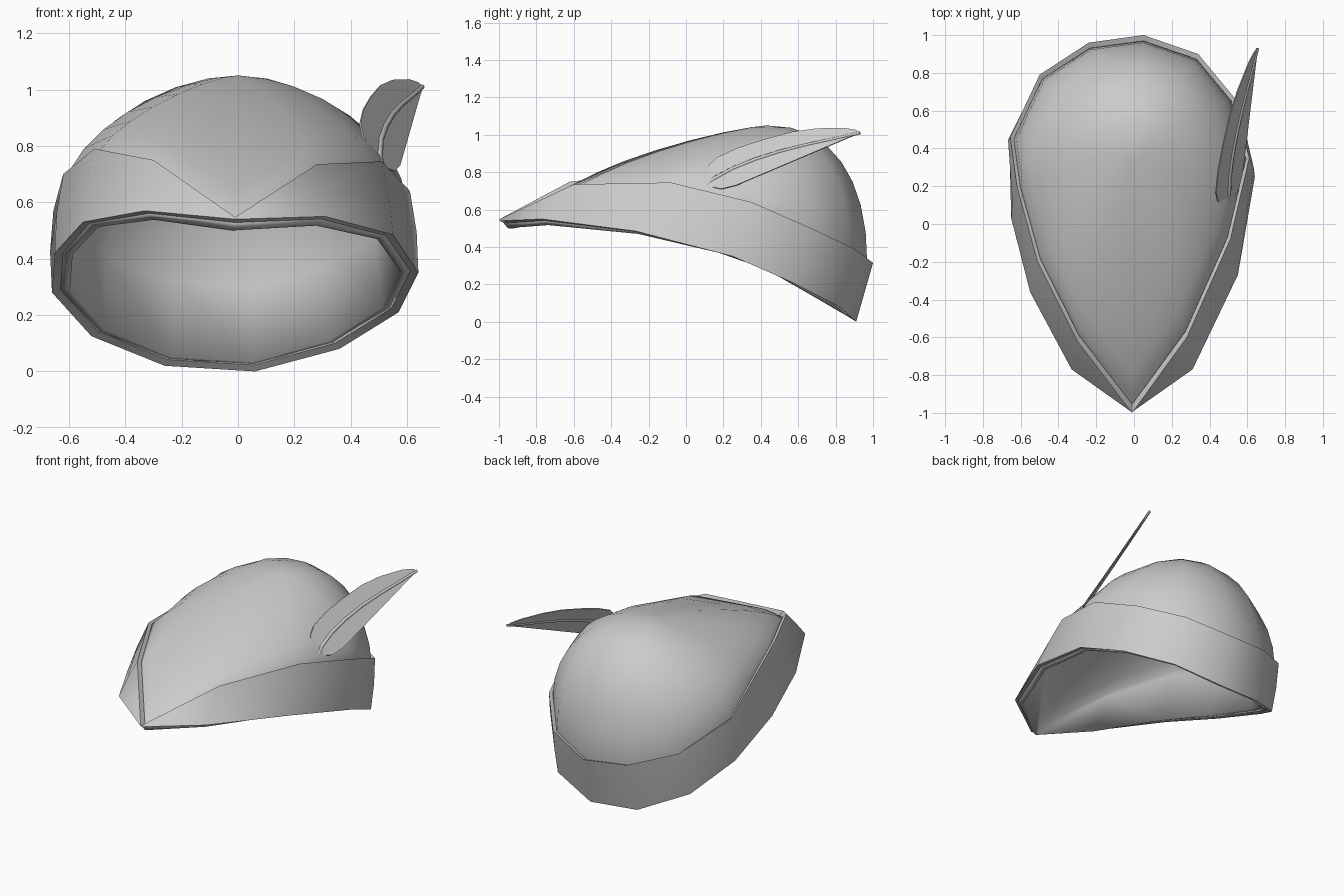
import bpy, bmesh, math
from mathutils import Vector

if "Cube" in bpy.data.objects:
    bpy.data.objects.remove(bpy.data.objects["Cube"])

# Edge loops of the turned-up brim, counter-clockwise from the front tip
LOWER = [(-.01, -.995, .54), (.31, -.77, .55), (.55, -.27, .485), (.64, .25, .35), (.57, .57, .21),
         (.36, .82, .08), (.06, .91, .0), (-.26, .88, .02), (-.52, .70, .125), (-.66, .43, .28),
         (-.65, .03, .42), (-.55, -.36, .53), (-.33, -.77, .57)]
UPPER = [(-.01, -1, .547), (.28, -.60, .735), (.51, -.08, .745), (.61, .35, .64), (.53, .67, .50),
         (.34, .90, .39), (.05, 1.0, .315), (-.24, .96, .34), (-.50, .79, .42), (-.655, .46, .57),
         (-.62, .20, .70), (-.51, -.20, .79), (-.30, -.62, .75)]


def finish(name, bm, angle):
    bmesh.ops.recalc_face_normals(bm, faces=bm.faces)
    me = bpy.data.meshes.new(name)
    bm.to_mesh(me)
    bm.free()
    ob = bpy.data.objects.new(name, me)
    bpy.context.collection.objects.link(ob)
    bpy.ops.object.select_all(action='DESELECT')
    ob.select_set(True)
    bpy.context.view_layer.objects.active = ob
    if angle:
        bpy.ops.object.shade_smooth_by_angle(angle=math.radians(angle))
    return ob


def bridge(bm, loops):
    """Join successive vertex rings with quads."""
    n = len(loops[0])
    for a, b in zip(loops, loops[1:]):
        for i in range(n):
            j = (i + 1) % n
            bm.faces.new((a[i], a[j], b[j], b[i]))


# Brim: bottom lip, slightly bulging outer wall, narrow top lip
lip = [(x * .972, .2 + (y - .2) * .962, z - .012) for x, y, z in UPPER]
rim = [(x * .955, y * .98, z + .025 * max(y, 0) - .012 * max(-y, 0)) for x, y, z in LOWER]
middle = [((a[0] + b[0]) * .507, (a[1] + b[1]) / 2, (a[2] + b[2]) / 2) for a, b in zip(LOWER, UPPER)]
bm = bmesh.new()
bridge(bm, [[bm.verts.new(p) for p in ring] for ring in (rim, LOWER, middle, UPPER, lip)])
finish("brim", bm, 60)

# Crown: thick dome from the bottom lip, past the top lip, to the apex
apex = Vector((0, .43, 1.05))
bm = bmesh.new()
rings = [[bm.verts.new(p) for p in rim]]
for k in range(8):
    a = k / 8 * math.pi / 2
    ring = []
    for p in lip:
        base = Vector((p[0], p[1], p[2] - .01))
        d = (base - apex).xy.normalized()
        e = 2 / (1.80 + .53 * d.y)
        u, h = math.cos(a) ** e, math.sin(a) ** e
        ring.append(bm.verts.new((base.x * u, apex.y + (base.y - apex.y) * u,
                                  base.z + (apex.z - base.z) * h)))
    rings.append(ring)
bridge(bm, rings)
top = bm.verts.new(apex)
for i in range(len(lip)):
    bm.faces.new((rings[-1][i], rings[-1][(i + 1) % len(lip)], top))
# make the open dome's normals point outward before thickening inward
bmesh.ops.recalc_face_normals(bm, faces=bm.faces)
crown = finish("crown", bm, 75)
shell = crown.modifiers.new("thickness", 'SOLIDIFY')
shell.thickness, shell.offset = .035, -1
crown.modifiers.move(len(crown.modifiers) - 1, 0)


# Feather lies in one tilted plane, drawn from its side outline
def on_plane(y, z):
    return Vector((.951 + .405 * y - .667 * z, y, z))


outline = [(.93, 1.01), (.91, 1.025), (.85, 1.035), (.70, 1.033), (.57, 1.015), (.42, .975), (.28, .93),
           (.17, .88), (.12, .835), (.105, .79), (.11, .75), (.14, .72), (.19, .71), (.27, .73),
           (.40, .785), (.60, .87), (.80, .955)]
bm = bmesh.new()
bm.faces.new([bm.verts.new(on_plane(*p)) for p in outline])
vane = finish("feather_vane", bm, 0)
mod = vane.modifiers.new("thickness", 'SOLIDIFY')
mod.thickness, mod.offset = .006, 0

# Quill: tapered tube along the feather
cu = bpy.data.curves.new("feather_quill", 'CURVE')
cu.dimensions = '3D'
cu.bevel_depth, cu.bevel_resolution, cu.use_fill_caps = .013, 1, True
path = [(.07, .70), (.15, .765), (.25, .82), (.37, .868), (.50, .91), (.65, .948), (.80, .98), (.93, 1.01)]
sp = cu.splines.new('POLY')
sp.points.add(len(path) - 1)
for i, (pt, p) in enumerate(zip(sp.points, path)):
    pt.co = (*on_plane(*p), 1)
    pt.radius = 1 - .05 * i
quill = bpy.data.objects.new("feather_quill", cu)
bpy.context.collection.objects.link(quill)
